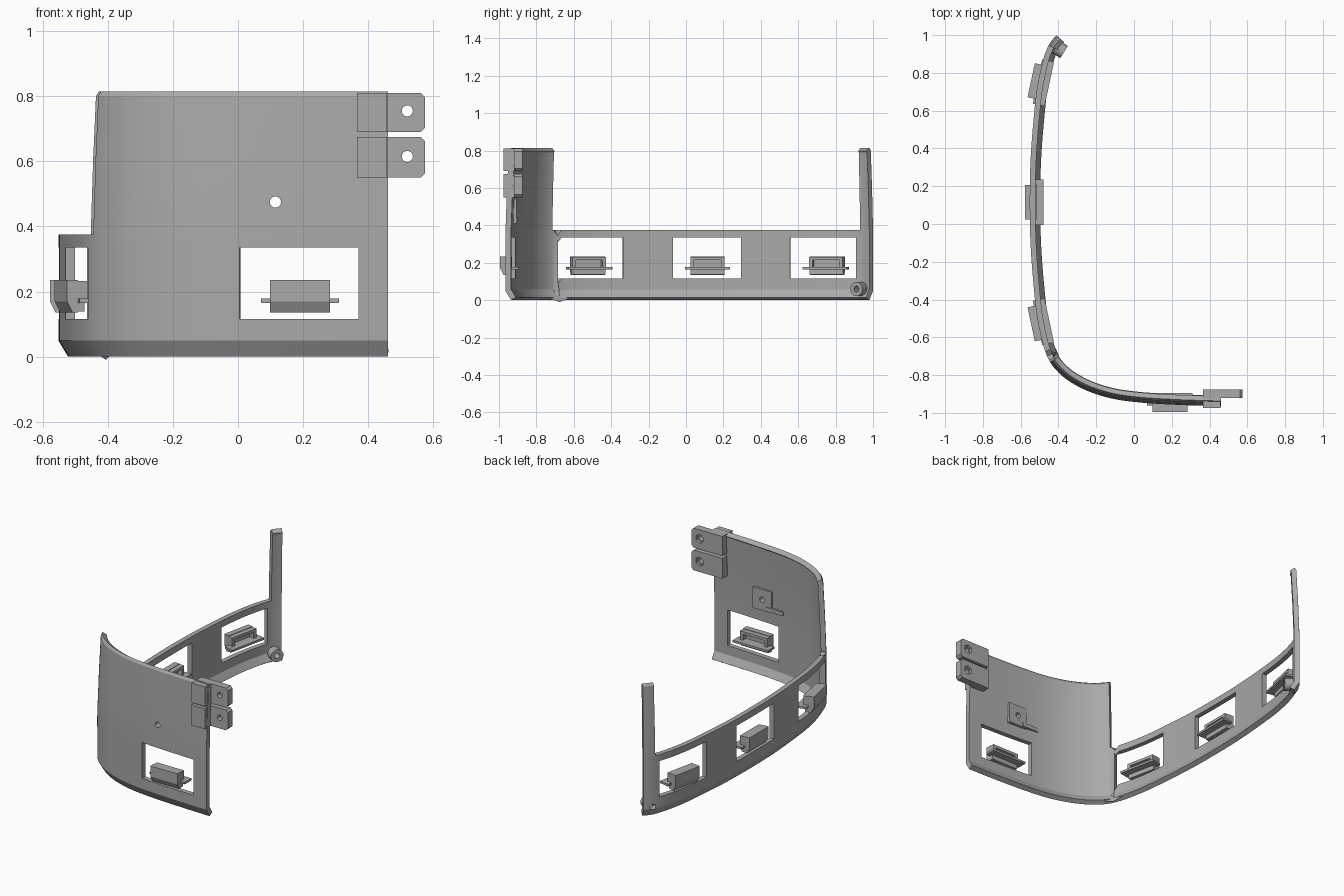
import bpy, bmesh, math
from mathutils import Vector, Matrix

old = bpy.data.objects.get("Cube")
if old:
    bpy.data.objects.remove(old)

grey = bpy.data.materials.new("plain_grey")
grey.use_nodes = True
grey.diffuse_color = (0.4, 0.4, 0.4, 1)
grey.node_tree.nodes["Principled BSDF"].inputs["Base Color"].default_value = (0.4, 0.4, 0.4, 1)


def finish(name, bm, matrix=None):
    bmesh.ops.recalc_face_normals(bm, faces=bm.faces)
    mesh = bpy.data.meshes.new(name)
    bm.to_mesh(mesh)
    bm.free()
    mesh.materials.append(grey)
    ob = bpy.data.objects.new(name, mesh)
    bpy.context.collection.objects.link(ob)
    if matrix:
        ob.matrix_world = matrix
    return ob


def add_box(bm, x, y, z):
    size = [b - a for a, b in (x, y, z)]
    mid = [(a + b) / 2 for a, b in (x, y, z)]
    bmesh.ops.create_cube(bm, size=1, matrix=Matrix.Translation(mid) @ Matrix.Diagonal((*size, 1)))


def add_prism(bm, points, direction):
    face = bm.faces.new([bm.verts.new(p) for p in points])
    moved = bmesh.ops.extrude_face_region(bm, geom=[face])["geom"]
    bmesh.ops.translate(bm, vec=direction, verts=[v for v in moved if isinstance(v, bmesh.types.BMVert)])


def apply(ob, mod):
    bpy.ops.object.select_all(action='DESELECT')
    bpy.context.view_layer.objects.active = ob
    ob.select_set(True)
    bpy.ops.object.modifier_apply(modifier=mod.name)


def drill(ob, at, radius, depth, turn=0, sides=24):
    """Cut a horizontal hole whose axis is y, turned about z."""
    bm = bmesh.new()
    bmesh.ops.create_cone(bm, cap_ends=True, segments=sides, radius1=radius, radius2=radius, depth=depth,
                          matrix=Matrix.Rotation(math.pi / 2, 4, 'X'))
    cutter = finish("cutter", bm, Matrix.Translation(at) @ Matrix.Rotation(turn, 4, 'Z'))
    cutter.hide_render = True
    mod = ob.modifiers.new("hole", 'BOOLEAN')
    mod.operation, mod.solver, mod.object = 'DIFFERENCE', 'EXACT', cutter
    apply(ob, mod)
    bpy.data.objects.remove(cutter)


def smooth(ob):
    bpy.ops.object.select_all(action='DESELECT')
    bpy.context.view_layer.objects.active = ob
    ob.select_set(True)
    bpy.ops.object.shade_smooth_by_angle(angle=math.radians(25))


# Outer plan curve of the shell: half of it, mirrored about the side's middle
MID = 0.115
half = [(-.552, MID), (-.548, -.10), (-.532, -.32), (-.508, -.52), (-.46, -.70), (-.385, -.80),
        (-.27, -.873), (-.13, -.921), (.03, -.945), (.24, -.958), (.46, -.965)]
ctrl = [Vector((x, 2 * MID - y)) for x, y in half[5:0:-1]] + [Vector(p) for p in half]
ctrl = [2 * ctrl[0] - ctrl[1]] + ctrl + [2 * ctrl[-1] - ctrl[-2]]
path = []
for a, b, c, d in zip(ctrl, ctrl[1:], ctrl[2:], ctrl[3:]):
    for t in (i / 6 for i in range(6)):
        path.append(b + (c - a) * t / 2 + (2 * a - 5 * b + 4 * c - d) * t * t / 2
                    + (3 * b - a - 3 * c + d) * t ** 3 / 2)
path.append(ctrl[-2])

# Put stations exactly on every window and step edge
side_windows = [(-.70, -.34), (-.07, .295), (.56, .92)]
front_window = (.005, .37)
LOW, HIGH = -.73, .945
cuts = [(1, v) for w in side_windows for v in w] + [(1, LOW), (1, HIGH), (1, 1.0)]
cuts += [(0, v) for v in front_window]
for axis, value in cuts:
    for i in range(len(path) - 1):
        p, q = path[i], path[i + 1]
        if (p[axis] - value) * (q[axis] - value) < 0:
            path.insert(i + 1, p.lerp(q, (value - p[axis]) / (q[axis] - p[axis])))
            break
path = [p for p in path if p.y < 1.0001]
clean = [path[0]]
edge = lambda p: any(abs(p[a] - v) < 1e-5 for a, v in cuts)
for p in path[1:]:
    if (p - clean[-1]).length > 0.006 or edge(p):
        clean.append(p)
path = clean

# Shell: rows of (height, inset) swept along the plan curve, windows left open
rows = [(0, .03), (.05, 0), (.115, 0), (.335, 0), (.375, 0), (.6, .008), (.8, .018), (.815, .028)]
bm = bmesh.new()
grid = []
for i, p in enumerate(path):
    tangent = (path[min(i + 1, len(path) - 1)] - path[max(i - 1, 0)]).normalized()
    inward = Vector((-tangent.y, tangent.x))
    grid.append([bm.verts.new((*(p + inward * inset), z)) for z, inset in rows])
for i in range(len(path) - 1):
    m = (path[i] + path[i + 1]) / 2
    tall = m.y < LOW or m.y > HIGH
    window = any(a < m.y < b for a, b in side_windows) or (m.y < -.8 and front_window[0] < m.x < front_window[1])
    for j in range(len(rows) - 1):
        if (window and j == 2) or (j > 3 and not tall):
            continue
        bm.faces.new((grid[i][j], grid[i + 1][j], grid[i + 1][j + 1], grid[i][j + 1]))
bmesh.ops.delete(bm, geom=[v for v in bm.verts if not v.link_faces], context='VERTS')
shell = finish("curved_shell", bm)
if shell.data.polygons[0].normal.x > 0:
    shell.data.flip_normals()
mod = shell.modifiers.new("thickness", 'SOLIDIFY')
mod.thickness, mod.offset, mod.use_even_offset = .03, -1, True
apply(shell, mod)
drill(shell, (.115, -.93, .475), .017, .2)
boss_turn = math.radians(-122)
boss_at = Vector((-.425, .945, .06))
drill(shell, boss_at, .018, .2, boss_turn)
smooth(shell)

# Bottom corner boss at the back end
bm = bmesh.new()
bmesh.ops.create_cone(bm, cap_ends=True, segments=24, radius1=.038, radius2=.038, depth=.05,
                      matrix=Matrix.Translation((0, .04, 0)) @ Matrix.Rotation(math.pi / 2, 4, 'X'))
boss = finish("corner_boss", bm, Matrix.Translation(boss_at) @ Matrix.Rotation(boss_turn, 4, 'Z'))
drill(boss, boss_at, .016, .3, boss_turn)
smooth(boss)

# Two mounting lugs: thick root through the wall and a thin drilled tab
for name, z0, z1, hole in (("upper_lug", .69, .81, .755), ("lower_lug", .55, .675, .615)):
    bm = bmesh.new()
    c, x0, x1 = .014, .365, .575
    add_prism(bm, [(x0, -.92, z0), (x1 - c, -.92, z0), (x1, -.92, z0 + c), (x1, -.92, z1 - c),
                   (x1 - c, -.92, z1), (x0, -.92, z1)], (0, .045, 0))
    add_box(bm, (x0, .458), (-.975, -.92), (z0, z1))
    lug = finish(name, bm)
    drill(lug, (.52, -.9, hole), .017, .2)
    drill(lug, (.52, -.875, hole), .028, .03, sides=6)

# Drilled pad with a small side arm on the inside of the front
bm = bmesh.new()
add_box(bm, (.05, .18), (-.94, -.905), (.41, .54))
pad = finish("inner_pad", bm)
drill(pad, (.115, -.93, .475), .017, .2)
bm = bmesh.new()
add_box(bm, (-.03, .085), (-.93, -.9), (.415, .44))
finish("pad_arm", bm)

# Clips standing in the windows: sloped outer body, inner frame and flat shelf
clips = [("front", (.19, -.964), 0), ("side_front", (-.515, -.525), -78),
         ("side_middle", (-.548, .115), -90), ("side_back", (-.515, .755), -102)]
W = .092
for name, (x, y), turn in clips:
    place = Matrix.Translation((x, y, 0)) @ Matrix.Rotation(math.radians(turn), 4, 'Z')
    bm = bmesh.new()
    add_prism(bm, [(-W, -.03, .235), (-W, -.03, .17), (-W, -.012, .135), (-W, .005, .135), (-W, .005, .235)],
              (2 * W, 0, 0))
    finish(name + "_clip_body", bm, place)
    bm = bmesh.new()
    add_box(bm, (-W, W), (.004, .035), (.215, .232))
    for s in (-1, 1):
        add_box(bm, sorted((s * .072, s * W)), (.004, .035), (.17, .215))
    add_box(bm, (-W, W), (.004, .025), (.138, .166))
    finish(name + "_clip_frame", bm, place)
    bm = bmesh.new()
    add_box(bm, (-.12, .12), (.004, .068), (.165, .178))
    finish(name + "_clip_shelf", bm, place)
